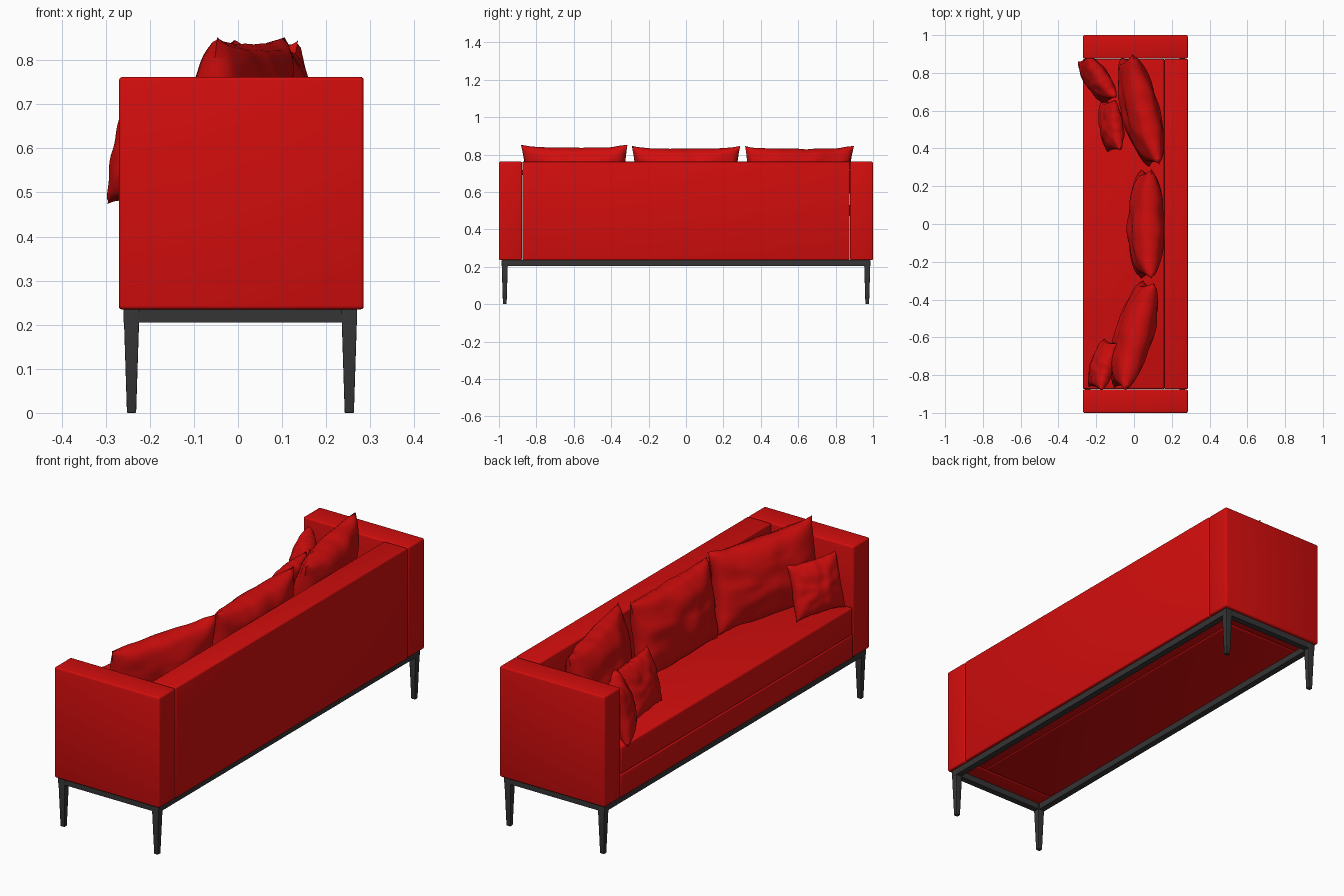
import bpy, bmesh, math
from mathutils import Matrix, Vector, noise

cube = bpy.data.objects.get("Cube")
if cube:
    bpy.data.objects.remove(cube, do_unlink=True)


def material(name, color):
    m = bpy.data.materials.new(name)
    m.use_nodes = True
    m.diffuse_color = color
    bsdf = m.node_tree.nodes["Principled BSDF"]
    bsdf.inputs["Base Color"].default_value = color
    bsdf.inputs["Roughness"].default_value = 0.7
    return m


RED = material("red fabric", (0.65, 0.004, 0.004, 1))
DARK = material("dark metal", (0.035, 0.035, 0.035, 1))


def add_object(name, bm, mat, angle=35):
    bmesh.ops.recalc_face_normals(bm, faces=bm.faces)
    mesh = bpy.data.meshes.new(name)
    bm.to_mesh(mesh)
    bm.free()
    mesh.materials.append(mat)
    ob = bpy.data.objects.new(name, mesh)
    bpy.context.collection.objects.link(ob)
    bpy.ops.object.select_all(action='DESELECT')
    ob.select_set(True)
    bpy.context.view_layer.objects.active = ob
    bpy.ops.object.shade_smooth_by_angle(angle=math.radians(angle))
    return ob


def box(name, x, y, z, mat, bevel=0.0, taper=1.0):
    """Box from ranges; taper scales the bottom face about its centre."""
    bm = bmesh.new()
    bmesh.ops.create_cube(bm, size=1)
    mid = [(r[0] + r[1]) / 2 for r in (x, y, z)]
    size = [r[1] - r[0] for r in (x, y, z)]
    for v in bm.verts:
        k = taper if v.co.z < 0 else 1
        v.co = Vector((mid[0] + v.co.x * size[0] * k,
                       mid[1] + v.co.y * size[1] * k,
                       mid[2] + v.co.z * size[2]))
    if bevel:
        bmesh.ops.bevel(bm, geom=list(bm.edges), offset=bevel, segments=3,
                        profile=0.5, affect='EDGES')
    return add_object(name, bm, mat)


def pillow(name, centre, width, height, thick, yaw, lean, seed):
    """Stuffed pillow facing -x: pinched edges, pointed corners, soft creases."""
    n = 36
    bm = bmesh.new()
    bmesh.ops.create_grid(bm, x_segments=n, y_segments=n, size=1)
    back = bmesh.ops.duplicate(bm, geom=bm.verts[:] + bm.edges[:] + bm.faces[:])
    back_verts = {g for g in back["geom"] if isinstance(g, bmesh.types.BMVert)}
    turn = (Matrix.Translation(centre) @ Matrix.Rotation(math.radians(yaw), 4, 'Z')
            @ Matrix.Rotation(math.radians(lean), 4, 'Y'))
    for v in bm.verts:
        u, w = v.co.x, v.co.y
        side = 1 if v in back_verts else -1
        inner = max(0, (1 - u * u) * (1 - w * w))
        puff = inner ** 0.42
        # creases run from the edges and fade toward the middle
        bump = noise.noise(Vector((u * 2.2, w * 2.2, seed + side * 3)))
        crease = math.sin(9 * math.atan2(w, u) + seed) * (u * u + w * w) * 0.05
        depth = thick / 2 * puff * (1 + 0.16 * bump + crease)
        y = width / 2 * u * (1 - 0.07 * (1 - w * w))
        z = height / 2 * w * (1 - 0.08 * (1 - u ** 4))
        z += 0.012 * height * noise.noise(Vector((u * 4, w, seed)))
        v.co = turn @ Vector((side * depth, y, z))
    bmesh.ops.remove_doubles(bm, verts=bm.verts, dist=0.0003)
    return add_object(name, bm, RED, 60)


# upholstered body
BOTTOM, TOP = 0.235, 0.762
FRONT, BACK = -0.27, 0.285
for side, s in (("left", 1), ("right", -1)):
    box(side + "_arm", (FRONT, BACK), sorted((s * 0.876, s)), (BOTTOM, TOP), RED, 0.008)
box("backrest", (0.16, BACK), (-0.874, 0.874), (BOTTOM, TOP), RED, 0.006)
box("seat_base", (FRONT, 0.159), (-0.874, 0.874), (BOTTOM, 0.344), RED, 0.005)
box("seat_cushion", (FRONT, 0.159), (-0.873, 0.873), (0.345, 0.475), RED, 0.008)

# metal underframe
LOW, R = 0.205, 0.03
for side, s in (("left", 1), ("right", -1)):
    box(side + "_end_rail", (-0.26, 0.27), sorted((s * (0.985 - R), s * 0.985)),
        (LOW, BOTTOM), DARK)
for side, x in (("front", -0.26), ("back", 0.27 - R)):
    box(side + "_long_rail", (x, x + R), (-0.955, 0.955), (LOW, BOTTOM), DARK)

# tapered legs
for x, place in ((-0.2415, "front"), (0.2525, "back")):
    for s, side in ((1, "left"), (-1, "right")):
        box(f"{place}_{side}_leg", (x - 0.018, x + 0.018),
            (s * 0.969 - 0.017, s * 0.969 + 0.017), (0, BOTTOM - 0.001),
            DARK, 0.002, taper=0.58)

# large back pillows
pillow("back_pillow_right", (0.0, -0.59, 0.662), 0.59, 0.385, 0.19, -15, 9, 1)
pillow("back_pillow_middle", (0.065, 0.0, 0.658), 0.58, 0.38, 0.19, 0, 8, 5)
pillow("back_pillow_left", (0.035, 0.6, 0.658), 0.6, 0.38, 0.19, 14, 9, 9)

# small scatter pillows
pillow("small_pillow_right", (-0.165, -0.745, 0.597), 0.265, 0.255, 0.11, -18, 16, 13)
pillow("small_pillow_corner", (-0.195, 0.765, 0.6), 0.27, 0.26, 0.12, 34, 14, 17)
pillow("small_pillow_left", (-0.12, 0.52, 0.6), 0.27, 0.26, 0.11, 7, 16, 21)
